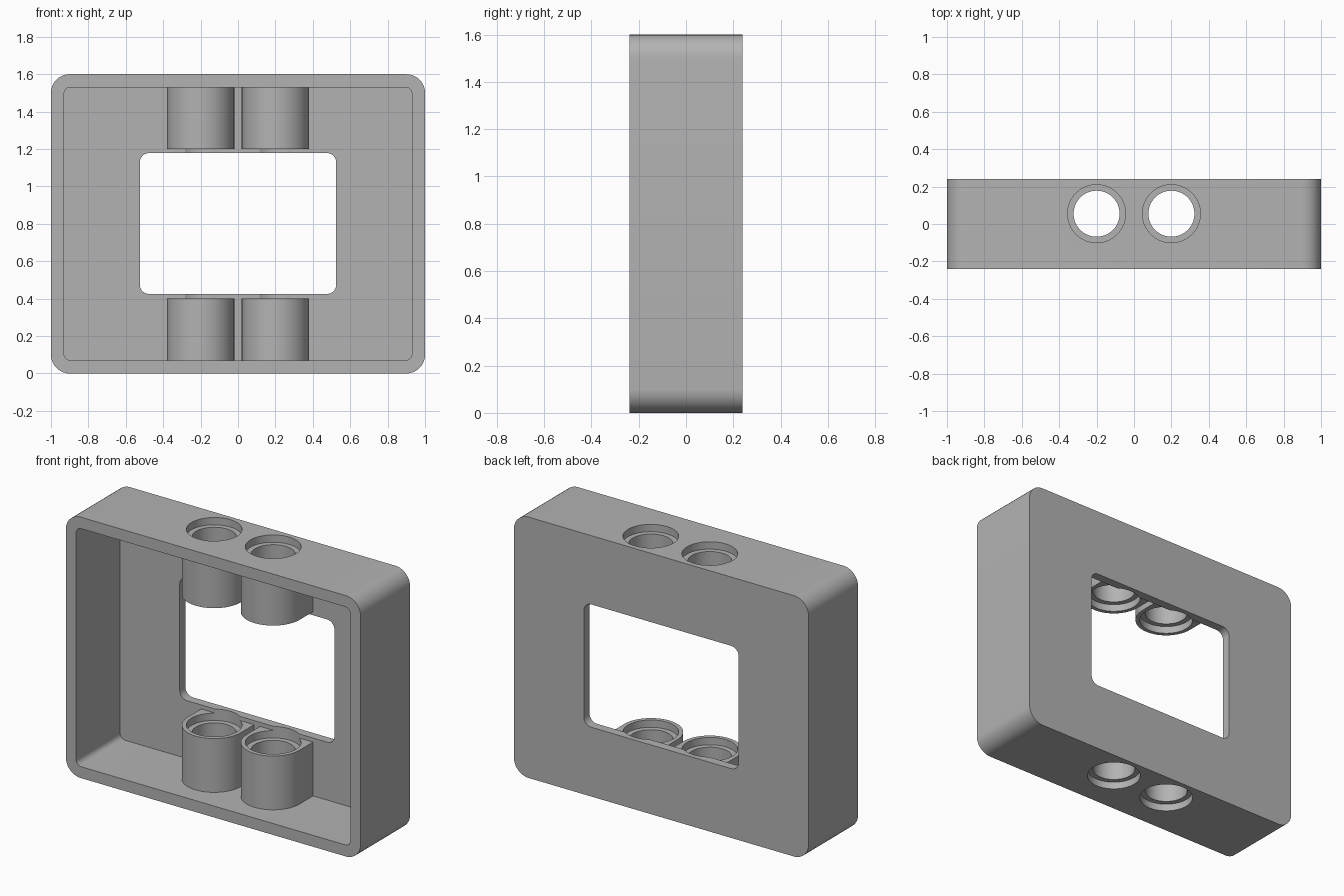
import bpy, bmesh, math
from mathutils import Matrix

if "Cube" in bpy.data.objects:
    bpy.data.objects.remove(bpy.data.objects["Cube"])

grey = bpy.data.materials.new("light_grey")
grey.use_nodes = True
colour = (0.45, 0.45, 0.45, 1)
grey.diffuse_color = colour
grey.node_tree.nodes["Principled BSDF"].inputs["Base Color"].default_value = colour

HEIGHT, DEPTH, WALL = 1.6, 0.48, 0.07
FRONT, BACK = -DEPTH / 2, DEPTH / 2
PITCH, HOLE_Y, BOSS_R, BOSS_H = 0.2, 0.055, 0.18, 0.4


def arc(cx, cy, r, start, end, steps):
    angles = [math.radians(start + (end - start) * i / steps) for i in range(steps + 1)]
    return [(cx + r * math.cos(a), cy + r * math.sin(a)) for a in angles]


def rounded_rect(half_x, z0, z1, r):
    pts = []
    for sx, z, start in ((1, z1 - r, 0), (-1, z1 - r, 90), (-1, z0 + r, 180), (1, z0 + r, 270)):
        pts += arc(sx * (half_x - r), z, r, start, start + 90, 10)
    return pts


def add_object(name, bm):
    bmesh.ops.recalc_face_normals(bm, faces=bm.faces)
    mesh = bpy.data.meshes.new(name)
    bm.to_mesh(mesh)
    bm.free()
    mesh.materials.append(grey)
    obj = bpy.data.objects.new(name, mesh)
    bpy.context.collection.objects.link(obj)
    return obj


def prism(name, points, offset):
    """Extrude a closed outline of 3D points by an offset vector."""
    bm = bmesh.new()
    face = bm.faces.new([bm.verts.new(p) for p in points])
    extruded = bmesh.ops.extrude_face_region(bm, geom=[face])["geom"]
    verts = [g for g in extruded if isinstance(g, bmesh.types.BMVert)]
    bmesh.ops.translate(bm, verts=verts, vec=offset)
    return add_object(name, bm)


def slab(name, outline, y0, y1):
    return prism(name, [(x, y0, z) for x, z in outline], (0, y1 - y0, 0))


def lathe(name, profile, x, y, segments=64):
    """Revolve (radius, height) points that begin and end on the axis."""
    bm = bmesh.new()
    verts = [bm.verts.new((r, 0, z)) for r, z in profile]
    edges = [bm.edges.new(pair) for pair in zip(verts, verts[1:])]
    bmesh.ops.spin(bm, geom=verts + edges, cent=(0, 0, 0), axis=(0, 0, 1),
                   angle=math.tau, steps=segments)
    bmesh.ops.remove_doubles(bm, verts=bm.verts, dist=0.0001)
    bmesh.ops.translate(bm, verts=bm.verts, vec=(x, y, 0))
    return add_object(name, bm)


def flip_to_top(obj):
    """Mirror a part from the bottom wall to the top wall."""
    obj.data.transform(Matrix.Translation((0, 0, HEIGHT)) @ Matrix.Scale(-1, 4, (0, 0, 1)))
    obj.data.flip_normals()


def combine(target, tool, operation):
    mod = target.modifiers.new(operation.title(), "BOOLEAN")
    mod.operation, mod.solver, mod.object = operation, "EXACT", tool
    tool.hide_render = True
    bpy.context.view_layer.objects.active = target
    bpy.ops.object.modifier_apply(modifier=mod.name)
    bpy.data.objects.remove(tool)


# Open-fronted tray with a rounded window in its back panel
frame = slab("window_frame", rounded_rect(1, 0, HEIGHT, 0.1), FRONT, BACK)
cavity = slab("cavity_cutter", rounded_rect(1 - WALL, WALL, HEIGHT - WALL, 0.035), FRONT - 0.1, BACK - 0.055)
combine(frame, cavity, "DIFFERENCE")
window = slab("window_cutter", rounded_rect(0.525, 0.425, 1.178, 0.05), 0, BACK + 0.1)
combine(frame, window, "DIFFERENCE")

# Round-fronted pin sockets that run straight back into the panel
places = [(x, top) for x in (-PITCH, PITCH) for top in (False, True)]
for x, top in places:
    outline = arc(x, HOLE_Y, BOSS_R, 180, 360, 32)
    outline += [(x + BOSS_R, BACK - 0.02), (x - BOSS_R, BACK - 0.02)]
    boss = prism("pin_socket", [(px, py, 0.03) for px, py in outline], (0, 0, BOSS_H - 0.03))
    if top:
        flip_to_top(boss)
    combine(frame, boss, "UNION")

# Stepped bores, recessed at both ends
REC, BORE, STEP = 0.155, 0.123, 0.045
for x, top in places:
    profile = [(0, -0.1), (REC, -0.1), (REC, STEP), (BORE, STEP),
               (BORE, BOSS_H - STEP), (REC, BOSS_H - STEP), (REC, 0.6), (0, 0.6)]
    bore = lathe("bore_cutter", profile, x, HOLE_Y)
    if top:
        flip_to_top(bore)
    combine(frame, bore, "DIFFERENCE")

# Smooth curved walls, sharp rims
bpy.ops.object.select_all(action="DESELECT")
frame.select_set(True)
bpy.context.view_layer.objects.active = frame
bpy.ops.object.shade_smooth_by_angle(angle=math.radians(30))
